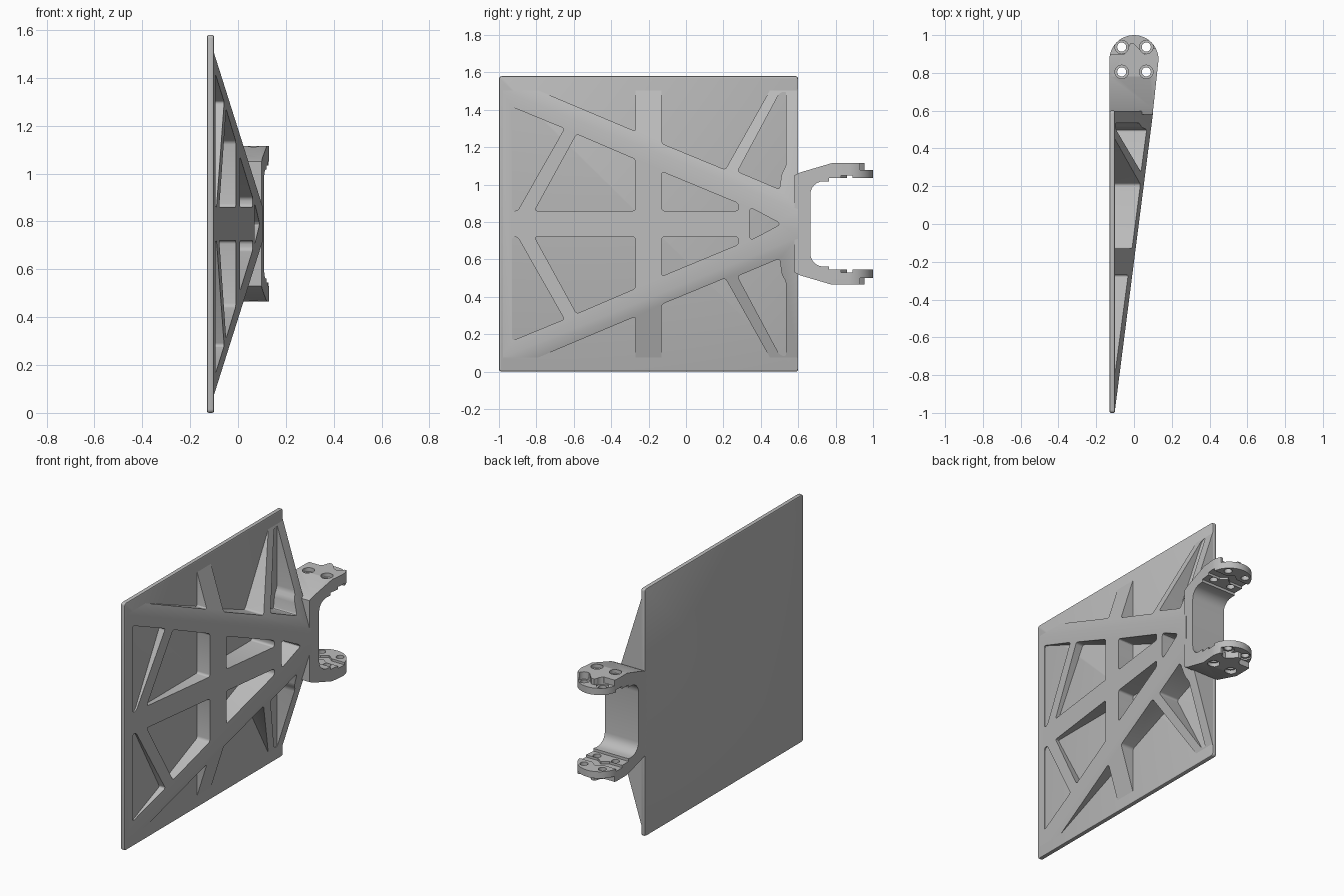
import bpy, bmesh, math
from mathutils import Vector

cube = bpy.data.objects.get("Cube")
if cube:
    bpy.data.objects.remove(cube, do_unlink=True)

MID = 0.79  # height of the mirror plane

grey = bpy.data.materials.new("light grey")
grey.use_nodes = True
grey.diffuse_color = (0.5, 0.5, 0.5, 1)
grey.node_tree.nodes["Principled BSDF"].inputs["Base Color"].default_value = (0.5, 0.5, 0.5, 1)


def finish(bm, name):
    bmesh.ops.recalc_face_normals(bm, faces=bm.faces)
    mesh = bpy.data.meshes.new(name)
    bm.to_mesh(mesh)
    bm.free()
    mesh.materials.append(grey)
    obj = bpy.data.objects.new(name, mesh)
    bpy.context.collection.objects.link(obj)
    return obj


def prism(bm, outline, low, high, axis, radius=0.0):
    """Extrude a 2D outline along x (outline in y, z) or z (outline in x, y)."""
    place = (lambda a, b: (low, a, b)) if axis == "x" else (lambda a, b: (a, b, low))
    part = bmesh.new()
    face = part.faces.new([part.verts.new(place(a, b)) for a, b in outline])
    if radius:
        bmesh.ops.bevel(part, geom=part.verts[:], offset=radius, segments=4,
                        profile=0.5, affect="VERTICES", clamp_overlap=True)
    out = bmesh.ops.extrude_face_region(part, geom=part.faces[:])
    shift = Vector((high - low, 0, 0)) if axis == "x" else Vector((0, 0, high - low))
    bmesh.ops.translate(part, vec=shift,
                        verts=[v for v in out["geom"] if isinstance(v, bmesh.types.BMVert)])
    bmesh.ops.recalc_face_normals(part, faces=part.faces)
    temp = bpy.data.meshes.new("temp")
    part.to_mesh(temp)
    part.free()
    bm.from_mesh(temp)
    bpy.data.meshes.remove(temp)


def boolean(obj, bm, operation):
    cutter = finish(bm, "cutter")
    cutter.hide_render = True
    mod = obj.modifiers.new("cut", "BOOLEAN")
    mod.operation, mod.solver, mod.object = operation, "EXACT", cutter
    bpy.context.view_layer.objects.active = obj
    bpy.ops.object.modifier_apply(modifier=mod.name)
    bpy.data.objects.remove(cutter, do_unlink=True)


def smooth(obj):
    bpy.ops.object.select_all(action="DESELECT")
    obj.select_set(True)
    bpy.context.view_layer.objects.active = obj
    bpy.ops.object.shade_smooth_by_angle(angle=math.radians(28))


def circle(cx, cy, r, n=20):
    return [(cx + r * math.cos(math.tau * i / n), cy + r * math.sin(math.tau * i / n))
            for i in range(n)]


def flip(outline):
    return [(y, 2 * MID - z) for y, z in outline]


# Flat panel with softened edges
bm = bmesh.new()
prism(bm, [(-1, 0), (0.6, 0), (0.6, 1.58), (-1, 1.58)], -0.13, -0.1, "x", 0.015)
panel = finish(bm, "panel")
soft = panel.modifiers.new("soft edge", "BEVEL")
soft.width, soft.segments, soft.limit_method = 0.008, 2, "ANGLE"
soft.angle_limit = math.radians(60)
bpy.context.view_layer.objects.active = panel
bpy.ops.object.modifier_apply(modifier=soft.name)
smooth(panel)

# Tapered rib frame: a roof shaped solid with pockets cut through it
bm = bmesh.new()
for x in (-0.12, -0.102):
    for y in (-0.995, 0.598):
        for side in (-1, 1):
            bm.verts.new((x, y, MID + side * 0.72))
for side in (-1, 1):
    bm.verts.new((0.102, 0.598, MID + side * 0.075))
bmesh.ops.convex_hull(bm, input=bm.verts[:])
frame = finish(bm, "rib_frame")

pockets = [
    [(-0.93, 0.86), (-0.9, 0.86), (-0.65, 1.3), (-0.93, 1.415)],
    [(-0.81, 0.86), (-0.27, 0.86), (-0.27, 1.135), (-0.585, 1.27)],
    [(-0.13, 0.86), (0.28, 0.86), (0.28, 0.9), (-0.13, 1.07)],
    [(-0.84, 1.525), (-0.27, 1.285), (-0.27, 1.6), (-0.84, 1.6)],
    [(-0.13, 1.22), (0.21, 1.08), (0.46, 1.525), (0.46, 1.6), (-0.13, 1.6)],
    [(0.275, 1.07), (0.5, 0.975), (0.512, 1.06), (0.535, 1.1), (0.535, 1.5), (0.5, 1.49)],
]
bm = bmesh.new()
for outline in pockets:
    for shape in (outline, flip(outline)):
        prism(bm, shape, -0.2, 0.3, "x", 0.014)
prism(bm, [(0.34, 0.7), (0.51, MID), (0.34, 0.88)], -0.2, 0.3, "x", 0.025)
boolean(frame, bm, "DIFFERENCE")
smooth(frame)

# Forked bracket: side profile of the upper half, mirrored into a U
half = [(0.58, MID + 0.26), (0.61, MID + 0.275), (0.78, 1.115), (1.02, 1.115), (1.02, 1.035),
        (0.765, 1.035), (0.765, 1.018), (0.735, 1.018)]
half += [(0.735 - 0.07 * math.sin(a), 0.948 + 0.07 * math.cos(a))
         for a in (math.pi / 2 * i / 6 for i in range(1, 7))]
bm = bmesh.new()
prism(bm, half + flip(half)[::-1], -0.2, 0.2, "x")
bracket = finish(bm, "fork_bracket")

# Rounded plan shape of the bracket
arc = [(0.13 * math.cos(a), 0.87 + 0.13 * math.sin(a))
       for a in (math.pi * i / 24 for i in range(25))]
bm = bmesh.new()
prism(bm, [(-0.13, 0.5), (0.09, 0.5)] + arc, -0.5, 2, "z")
boolean(bracket, bm, "INTERSECT")

# Wavy outer step and shallow inner channel on both arms
step = [(-0.2, 0.9), (-0.05, 0.9), (-0.02, 0.955), (0, 0.955), (0.055, 0.9), (0.08, 0.905),
        (0.1, 0.93), (0.2, 0.93), (0.2, 1.1), (-0.2, 1.1)]
channel = [(-0.2, 0.83), (-0.04, 0.83), (0, 0.86), (0.04, 0.83), (0.2, 0.83),
           (0.2, 0.89), (0.04, 0.89), (0, 0.92), (-0.04, 0.89), (-0.2, 0.89)]
bm = bmesh.new()
for outline, low, high in ((step, 1.078, 1.3), (channel, 1.0, 1.05)):
    prism(bm, outline, low, high, "z")
    prism(bm, outline, 2 * MID - high, 2 * MID - low, "z")
boolean(bracket, bm, "DIFFERENCE")

# Bolt holes through both arms, with wider seats on the outside
for radius, gap in ((0.024, 0), (0.036, 0.3)):
    bm = bmesh.new()
    for x in (-0.065, 0.065):
        for y, seat in ((0.937, 1.068), (0.805, 1.09)):
            if gap:
                prism(bm, circle(x, y, radius), seat, 1.3, "z")
                prism(bm, circle(x, y, radius), 2 * MID - 1.3, 2 * MID - seat, "z")
            else:
                prism(bm, circle(x, y, radius), -0.5, 2, "z")
    boolean(bracket, bm, "DIFFERENCE")
smooth(bracket)
